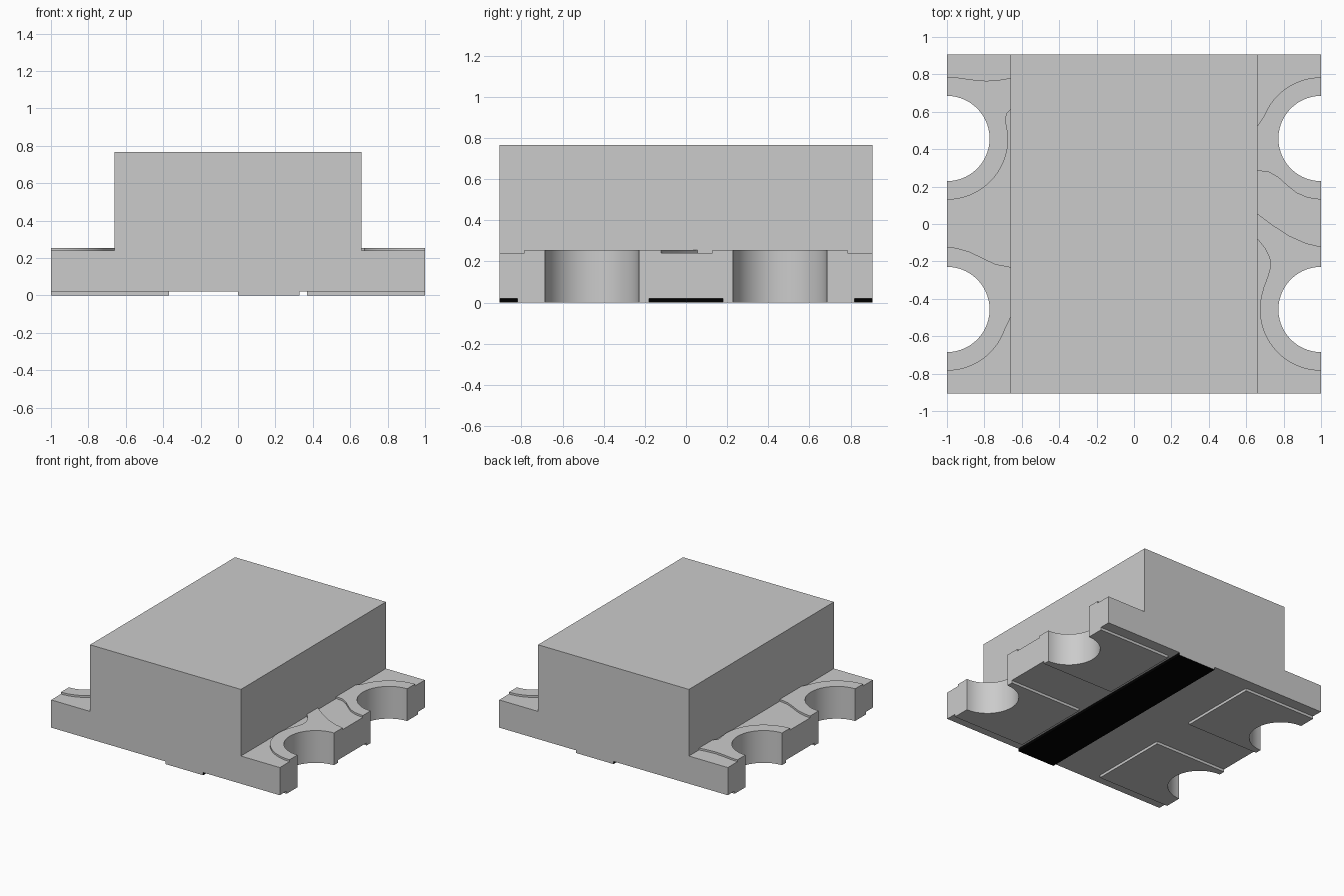
import bpy, bmesh, math

if "Cube" in bpy.data.objects:
    bpy.data.objects.remove(bpy.data.objects["Cube"], do_unlink=True)

HALF_Y, NOTCH_Y, NOTCH_R, RING_R = 0.906, 0.457, 0.228, 0.327


def material(name, rgb):
    m = bpy.data.materials.new(name)
    m.use_nodes = True
    m.diffuse_color = (*rgb, 1)
    m.node_tree.nodes["Principled BSDF"].inputs["Base Color"].default_value = (*rgb, 1)
    return m


grey = material("light grey", (0.6, 0.6, 0.6))
black = material("black", (0.0, 0.0, 0.0))


def prism(name, outline, z0, z1, mats):
    """Extrude a flat outline between two heights."""
    bm = bmesh.new()
    base = bm.faces.new([bm.verts.new((x, y, z0)) for x, y in outline])
    top = bmesh.ops.extrude_face_region(bm, geom=[base])["geom"]
    for v in top:
        if isinstance(v, bmesh.types.BMVert):
            v.co.z = z1
    bmesh.ops.recalc_face_normals(bm, faces=bm.faces)
    mesh = bpy.data.meshes.new(name)
    bm.to_mesh(mesh)
    bm.free()
    for m in mats:
        mesh.materials.append(m)
    ob = bpy.data.objects.new(name, mesh)
    bpy.context.collection.objects.link(ob)
    bpy.ops.object.select_all(action='DESELECT')
    ob.select_set(True)
    bpy.context.view_layer.objects.active = ob
    bpy.ops.object.shade_smooth_by_angle(angle=math.radians(30))
    return ob


def arc(r, a0, a1, n=28):
    """Arc round an edge hole; 0 degrees is its outer end, 180 its inner end."""
    angles = [math.radians(a0 + (a1 - a0) * i / n) for i in range(n + 1)]
    return [(1 - r * math.sin(a), NOTCH_Y + r * math.cos(a)) for a in angles]


def flip(pts, sx, sy):
    return [(sx * x, sy * y) for x, y in pts]


def rect(x0, x1, y):
    return [(x0, -y), (x1, -y), (x1, y), (x0, y)]


notch = arc(NOTCH_R, 0, 180)

# Board with four half-round edge holes
quarter = [(1, HALF_Y)] + notch
side = quarter + flip(quarter, 1, -1)[::-1]
prism("board", side + flip(side, -1, 1)[::-1], 0.021, 0.24, [grey])

# Moulded block on top
prism("body_block", rect(-0.66, 0.66, HALF_Y), 0.24, 0.767, [grey])

# Raised top contacts: hole collar plus a trace running under the block
traces = {
    ("back_right", -1, 1): arc(RING_R, 180, 86)
    + [(.688, .56), (.68, .59), (.66, .61), (.64, .61), (.64, .78), (.66, .78),
       (.72, .77), (.79, .765), (.87, .772), (.94, .782), (1, .787)],
    ("front_right", -1, -1): [(1, .122), (.95, .128), (.88, .148), (.8, .187), (.74, .215),
       (.66, .23), (.64, .23), (.64, .48), (.66, .5)] + arc(RING_R, 70, 0),
    ("back_left", 1, 1): [(1, .13), (.93, .14), (.87, .165), (.82, .205), (.77, .25),
       (.72, .278), (.66, .285), (.64, .285), (.64, .5), (.66, .525)] + arc(RING_R, 68, 0),
    ("front_left", 1, -1): [(1, .122), (.92, .103), (.83, .063), (.74, .005), (.66, -.055),
       (.64, -.07), (.64, .065), (.66, .08), (.7, .13), (.725, .18), (.73, .23),
       (.715, .28), (.693, .34)] + arc(RING_R, 105, 0),
}
for (label, sx, sy), edge in traces.items():
    prism("top_contact_" + label, flip(notch + edge, sx, sy), 0.24, 0.255, [grey])

    # Solder pad under the same corner
    pad = notch + [(1, 0.18), (0.368, 0.18), (0.368, 0.82), (1, 0.82)]
    prism("solder_pad_" + label, flip(pad, sx, sy), 0, 0.021, [grey])

# Polarity stripe underneath, with grey ends
stripe = prism("underside_stripe", rect(0, 0.33, HALF_Y), 0, 0.021, [black, grey])
for f in stripe.data.polygons:
    f.material_index = 1 if abs(f.normal.y) > 0.5 else 0
